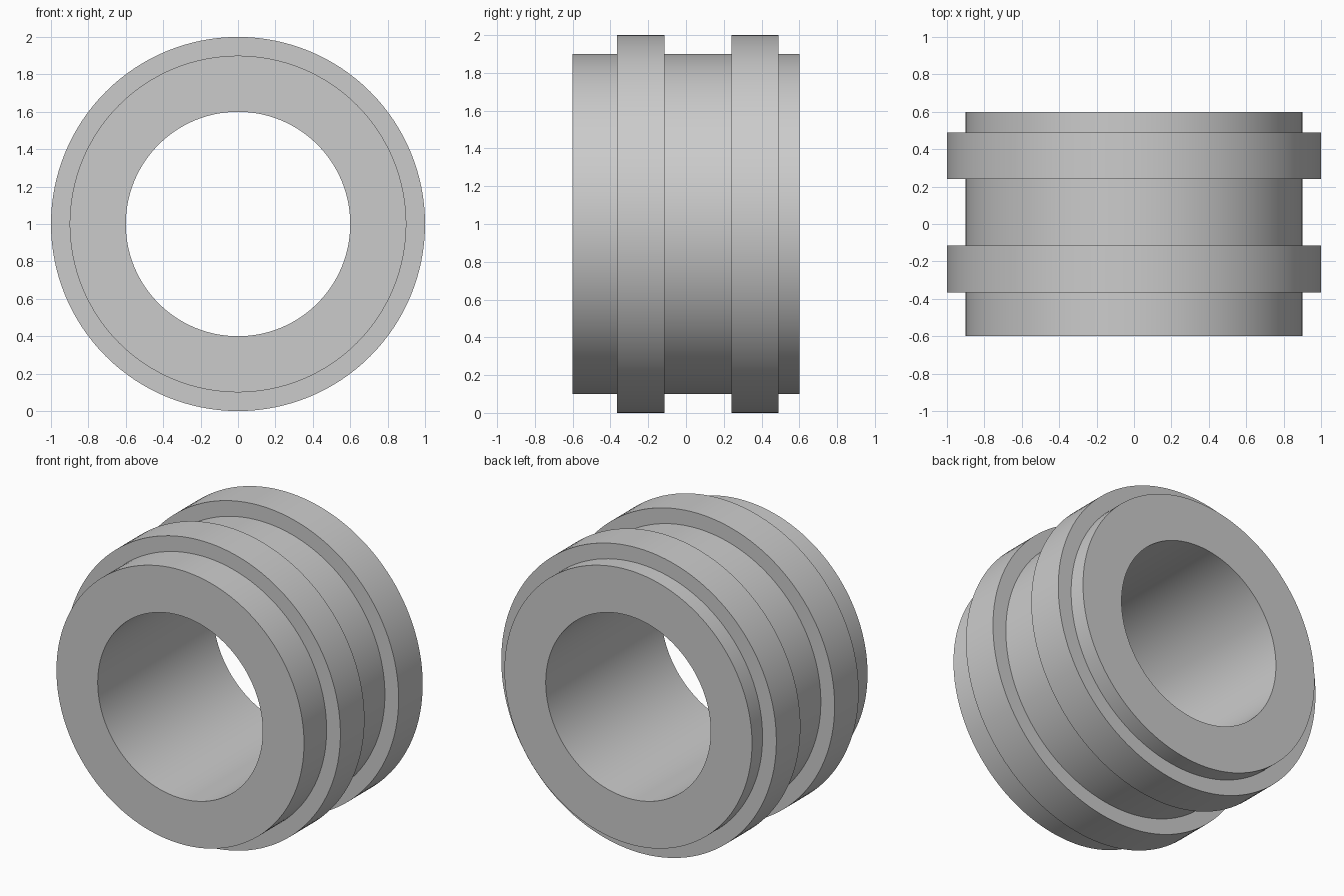
import bpy
import bmesh
import math
from mathutils import Matrix, Vector

cube = bpy.data.objects.get("Cube")
if cube:
    bpy.data.objects.remove(cube, do_unlink=True)

BORE, BODY, FLANGE = 0.6, 0.9, 1.0
HALF = 0.6

grey = bpy.data.materials.new("plain grey")
grey.use_nodes = True
colour = (0.6, 0.6, 0.6, 1)
grey.diffuse_color = colour
grey.node_tree.nodes["Principled BSDF"].inputs["Base Color"].default_value = colour

# Closed half-section (radius, y): bore, then the stepped outside with two flanges
profile = [(BORE, -HALF), (BODY, -HALF)]
for start, end in ((-0.365, -0.115), (0.24, 0.49)):
    profile += [(BODY, start), (FLANGE, start), (FLANGE, end), (BODY, end)]
profile += [(BODY, HALF), (BORE, HALF)]

# Turn the section about the y axis
bm = bmesh.new()
verts = [bm.verts.new((r, y, 0)) for r, y in profile]
edges = [bm.edges.new((a, b)) for a, b in zip(verts, verts[1:] + verts[:1])]
bmesh.ops.spin(bm, geom=verts + edges, cent=(0, 0, 0), axis=(0, 1, 0),
               angle=math.tau, steps=128, use_merge=True)
bmesh.ops.remove_doubles(bm, verts=bm.verts, dist=0.0001)
bmesh.ops.recalc_face_normals(bm, faces=bm.faces)
bmesh.ops.transform(bm, matrix=Matrix.Translation(Vector((0, 0, FLANGE))), verts=bm.verts)

mesh = bpy.data.meshes.new("flanged_bushing")
bm.to_mesh(mesh)
bm.free()
mesh.materials.append(grey)
bushing = bpy.data.objects.new("flanged_bushing", mesh)
bpy.context.collection.objects.link(bushing)

# Smooth the round walls, keep the steps crisp
bpy.ops.object.select_all(action="DESELECT")
bushing.select_set(True)
bpy.context.view_layer.objects.active = bushing
bpy.ops.object.shade_smooth_by_angle(angle=math.radians(30))
